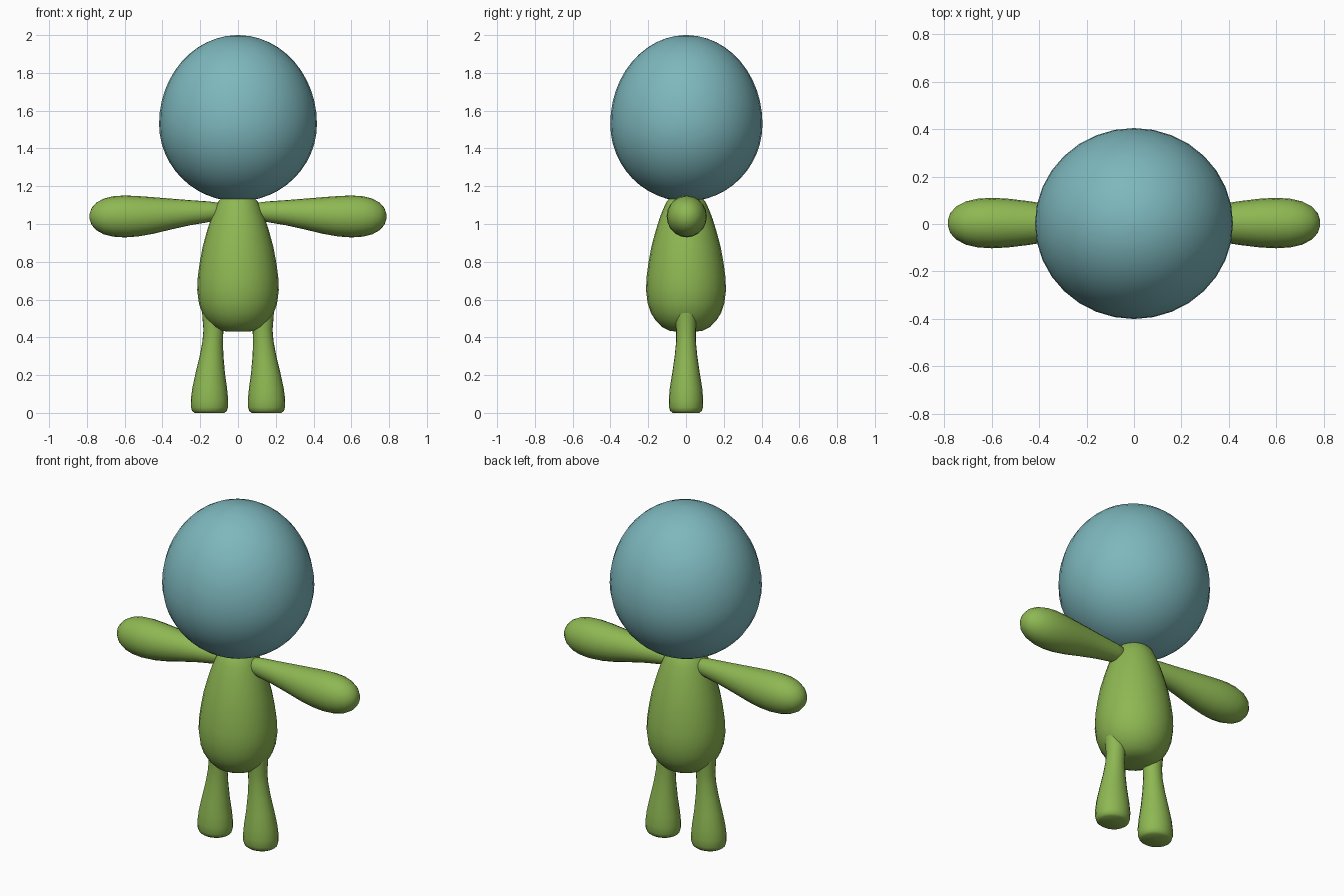
import bpy, bmesh, math
from mathutils import Vector

if "Cube" in bpy.data.objects:
    bpy.data.objects.remove(bpy.data.objects["Cube"])


def material(name, rgb):
    m = bpy.data.materials.new(name)
    m.diffuse_color = (*rgb, 1)
    m.use_nodes = True
    m.node_tree.nodes["Principled BSDF"].inputs["Base Color"].default_value = m.diffuse_color
    return m


TEAL = material("teal", (0.205, 0.475, 0.51))
GREEN = material("leaf green", (0.27, 0.475, 0.085))


def loft(name, rings, u, v, mat, segs=24):
    """Skin elliptical rings (centre, radius along u, radius along v), capped at both ends."""
    u, v = Vector(u), Vector(v)
    bm = bmesh.new()
    loops = []
    for c, ru, rv in rings:
        angles = [2 * math.pi * i / segs for i in range(segs)]
        loops.append([bm.verts.new(Vector(c) + u * ru * math.cos(a) + v * rv * math.sin(a))
                      for a in angles])
    for a, b in zip(loops, loops[1:]):
        for i in range(segs):
            j = (i + 1) % segs
            bm.faces.new((a[i], a[j], b[j], b[i]))
    bm.faces.new(loops[0][::-1])
    bm.faces.new(loops[-1])
    bmesh.ops.recalc_face_normals(bm, faces=bm.faces)
    me = bpy.data.meshes.new(name)
    bm.to_mesh(me)
    bm.free()
    me.materials.append(mat)
    ob = bpy.data.objects.new(name, me)
    bpy.context.collection.objects.link(ob)
    bpy.ops.object.select_all(action='DESELECT')
    ob.select_set(True)
    bpy.context.view_layer.objects.active = ob
    bpy.ops.object.shade_smooth_by_angle(angle=math.radians(50))
    return ob


X, Y, Z = (1, 0, 0), (0, 1, 0), (0, 0, 1)

# Egg-shaped head: taller above its widest point than below
head = []
for i in range(25):
    t = math.radians(-89 + 178 * i / 24)
    s = math.sin(t)
    z = 1.53 + s * (0.47 if s > 0 else 0.41)
    head.append(((0, 0.002, z), 0.418 * math.cos(t), 0.403 * math.cos(t)))
loft("head", head, X, Y, TEAL, 32)

# Pear-shaped body, its neck tucked into the head
body = [(0.43, 0.05), (0.435, 0.09), (0.455, 0.13), (0.49, 0.165), (0.53, 0.19),
        (0.58, 0.207), (0.65, 0.216), (0.72, 0.213), (0.80, 0.202), (0.88, 0.187),
        (0.96, 0.165), (1.03, 0.143), (1.08, 0.123), (1.12, 0.104), (1.15, 0.075), (1.165, 0.03)]
loft("body", [((0, 0, z), r, r * 0.98) for z, r in body], X, Y, GREEN)

# Club-shaped arms: x, centre height, radius
arm = [(0.08, 1.066, 0.02), (0.09, 1.066, 0.036), (0.11, 1.066, 0.047), (0.15, 1.065, 0.054),
       (0.25, 1.06, 0.066), (0.35, 1.053, 0.081), (0.45, 1.045, 0.097), (0.53, 1.041, 0.107),
       (0.60, 1.04, 0.111), (0.66, 1.04, 0.107), (0.71, 1.04, 0.095), (0.75, 1.04, 0.073),
       (0.775, 1.04, 0.045), (0.785, 1.04, 0.015)]
# Legs flaring down to flat feet: height, centre x, radius along x, radius along y
leg = [(0.0, 0.151, 0.078, 0.07), (0.01, 0.151, 0.092, 0.083), (0.03, 0.151, 0.098, 0.09),
       (0.07, 0.151, 0.099, 0.091), (0.13, 0.15, 0.092, 0.086), (0.21, 0.147, 0.078, 0.073),
       (0.30, 0.14, 0.063, 0.06), (0.38, 0.134, 0.054, 0.052), (0.44, 0.13, 0.053, 0.052),
       (0.50, 0.128, 0.06, 0.056), (0.58, 0.125, 0.068, 0.06)]
for side, s in (("left", 1), ("right", -1)):
    loft(side + "_arm", [((s * x, 0.004, z), r * 0.96, r) for x, z, r in arm], Y, Z, GREEN, 20)
    loft(side + "_leg", [((s * x, 0, z), rx, ry) for z, x, rx, ry in leg], X, Y, GREEN, 20)
